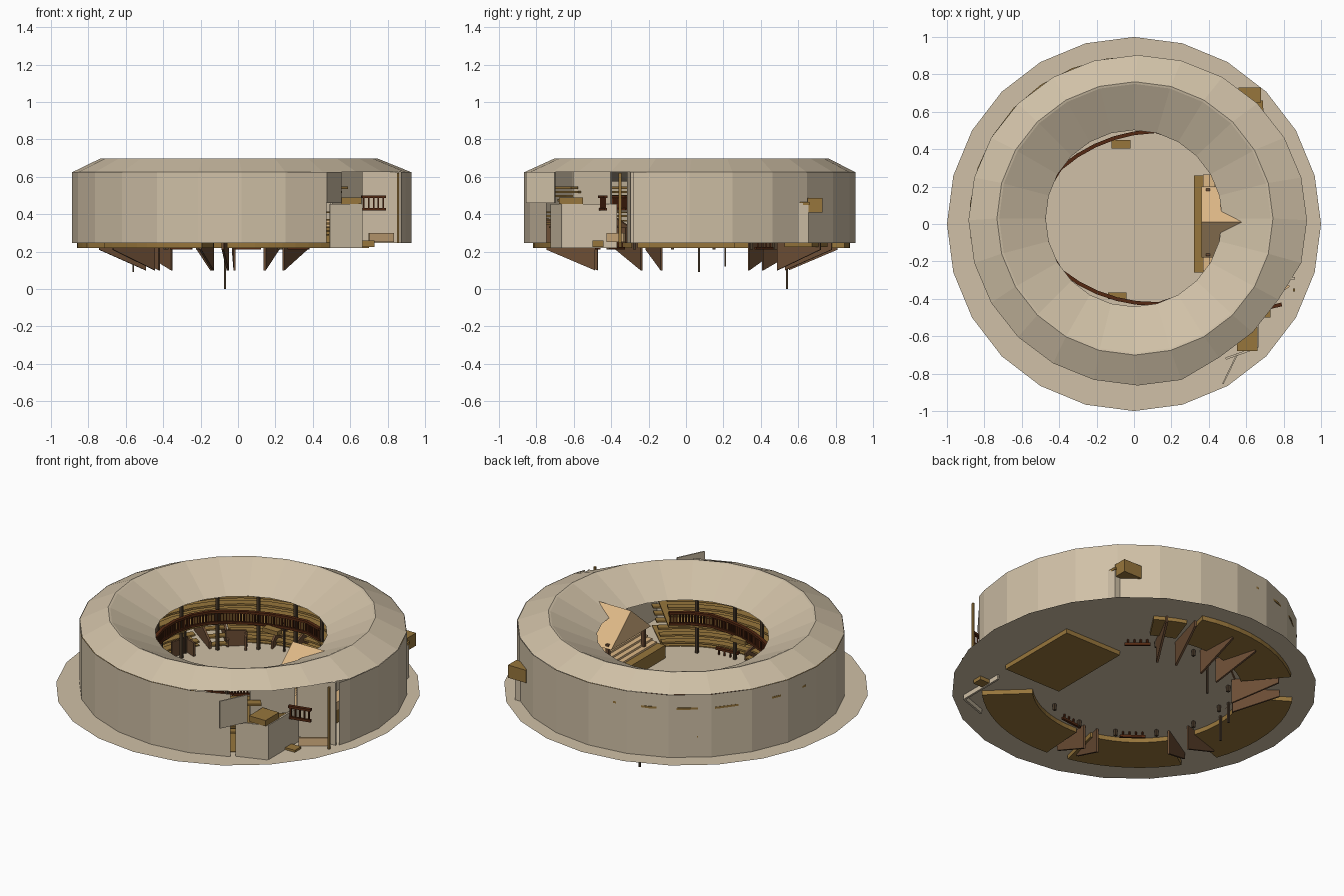
import bpy, bmesh, math
from mathutils import Vector

if "Cube" in bpy.data.objects:
    bpy.data.objects.remove(bpy.data.objects["Cube"])

def mat(name, c):
    m = bpy.data.materials.new(name)
    m.diffuse_color = (*c, 1)
    m.use_nodes = True
    m.node_tree.nodes["Principled BSDF"].inputs["Base Color"].default_value = m.diffuse_color
    return m

PLASTER = mat("plaster", (0.63, 0.53, 0.385))
WOOD = mat("plank_wood", (0.31, 0.18, 0.045))
RED = mat("dark_red_wood", (0.09, 0.022, 0.006))
BROWN = mat("stringer_brown", (0.15, 0.075, 0.035))
POST = mat("post_dark", (0.07, 0.045, 0.025))
THATCH = mat("canopy_tan", (0.73, 0.48, 0.24))
G = 0.247  # ground level

def pol(r, deg, z, cx=0.0, cy=0.03, ry=1.0):
    a = math.radians(deg)
    return (cx + r * math.cos(a), cy + r * ry * math.sin(a), z)

def mesh(name, material, parts):
    """parts: list of (verts, faces) joined into one object"""
    V, F = [], []
    for v, f in parts:
        o = len(V)
        V += [tuple(p) for p in v]
        F += [[i + o for i in q] for q in f]
    me = bpy.data.meshes.new(name)
    me.from_pydata(V, [], F)
    bm = bmesh.new()
    bm.from_mesh(me)
    bmesh.ops.recalc_face_normals(bm, faces=bm.faces)
    bm.to_mesh(me)
    bm.free()
    me.materials.append(material)
    ob = bpy.data.objects.new(name, me)
    bpy.context.collection.objects.link(ob)
    return ob

def prism(pts, z0, z1):
    n = len(pts)
    v = [(x, y, z0) for x, y in pts] + [(x, y, z1) for x, y in pts]
    f = [list(range(n))[::-1], list(range(n, 2 * n))]
    f += [[i, (i + 1) % n, n + (i + 1) % n, n + i] for i in range(n)]
    return v, f

def box(x0, x1, y0, y1, z0, z1):
    return prism([(x0, y0), (x1, y0), (x1, y1), (x0, y1)], z0, z1)

def slab(p, q, z0, z1, t=0.012):
    """thin upright plate between plan points p and q"""
    d = Vector((q[0] - p[0], q[1] - p[1])).normalized() * t / 2
    n = (-d.y, d.x)
    return prism([(p[0] - n[0], p[1] - n[1]), (q[0] - n[0], q[1] - n[1]),
                  (q[0] + n[0], q[1] + n[1]), (p[0] + n[0], p[1] + n[1])], z0, z1)

def sector(a0, a1, r0, r1, z0, z1, n=10):
    """annular floor segment"""
    A = [a0 + (a1 - a0) * i / n for i in range(n + 1)]
    pts = [pol(r1, a, 0, ry=0.985)[:2] for a in A] + [pol(r0, a, 0, ry=0.985)[:2] for a in A[::-1]]
    v, f = prism(pts, z0, z1)
    m, N = 2 * n + 2, 2 * n + 1
    f = f[2:]
    for i in range(n):   # quads across the ring, top and bottom
        q = [i, i + 1, N - i - 1, N - i]
        f += [q[::-1], [j + m for j in q]]
    return v, f

# Ground disc, a flat sheet
mesh("ground", PLASTER, [([pol(1, 15 * i, G, 0, 0) for i in range(24)], [list(range(24))])])

# Outer wall with the entrance gap at the front right, and the roof ring
N = 24
wall_ang = [-20] + [-15 + 15 * i for i in range(22)]
wv = [pol(0.907, a, z, 0.02, 0.02, 0.976) for z in (G, 0.625) for a in wall_ang]
mesh("outer_wall", PLASTER, [(wv, [[i, i + 1, 24 + i, 23 + i] for i in range(22)])])

rings = []
for r, z, cx, cy, ry in ((0.905, 0.625, 0.02, 0.02, 0.976), (0.738, 0.699, 0.005, 0.03, 0.99),
                         (0.726, 0.696, 0.005, 0.03, 0.99), (0.472, 0.575, 0, 0.03, 1)):
    for i in range(N):
        k = 0.96 if (i in (20, 21, 22) and r > 0.9) else 1
        rings.append(pol(r * k, 15 * i, z, cx, cy, ry))
mesh("roof", PLASTER, [(rings, [[j * N + i, j * N + (i + 1) % N, (j + 1) * N + (i + 1) % N,
                                (j + 1) * N + i] for j in range(3) for i in range(N)])])

# Gallery floors and stepped seats, two storeys
spans = [(75, 130), (148, 200), (214, 257), (266, 316)]
mesh("lower_floor", WOOD, [sector(a, b, 0.58, 0.86, 0.22, 0.252) for a, b in spans]
     + [sector(57, 71, 0.6, 0.78, 0.225, 0.252, 3)])
seats = []
for k in range(6):
    r = 0.58 + 0.05 * k
    for a, b in spans:
        seats.append(sector(a, b, r, r + 0.045, 0.265 + 0.02 * k, 0.275 + 0.02 * k, 6))
    seats.append(sector(62, 312, r, r + 0.05, 0.425 + 0.022 * k, 0.437 + 0.022 * k, 20))
seats.append(sector(55, 314, 0.49, 0.87, 0.405, 0.415, 20))
mesh("gallery_seats", WOOD, seats + [box(-0.12, -0.02, 0.405, 0.45, 0.405, 0.43),
                                     box(-0.14, -0.04, -0.40, -0.365, 0.405, 0.43)])

# Railings round the upper gallery, bowing in at north and south
def railing(pts, z0, z1, per=7):
    out = []
    for p, q in zip(pts, pts[1:]):
        out += [slab(p, q, z0, z0 + 0.014, 0.014), slab(p, q, z1 - 0.014, z1, 0.02)]
        for i in range(per):
            t = (i + 0.5) / per
            x, y = p[0] + (q[0] - p[0]) * t, p[1] + (q[1] - p[1]) * t
            out.append(box(x - 0.004, x + 0.004, y - 0.004, y + 0.004, z0, z1))
    return out

def rail_r(a):
    d = min(abs(a - 112), abs(a - 252))
    return 0.485 - 0.045 * max(0, 1 - (d / 38) ** 2)

arc = [pol(rail_r(a), a, 0)[:2] for a in range(62, 318, 14)]
mesh("gallery_railing", RED, railing(arc, 0.42, 0.50))
mesh("entrance_railing", RED, railing([(0.66, -0.46), (0.79, -0.43)], 0.42, 0.50, 5))
low = []
for a in (42, 225, 268):
    low += railing([pol(0.51, a, 0)[:2], pol(0.51, a + 16, 0)[:2]], 0.21, 0.29, 4)
mesh("lower_railing", RED, low)

# Posts, a few running below the ground
posts = []
for i in range(10):
    x, y, _ = pol(0.497, 62 + 26 * i, 0)
    posts.append(box(x - 0.008, x + 0.008, y - 0.008, y + 0.008, 0.21, 0.578))
for x, y, z in ((-0.07, 0.54, 0), (-0.56, 0.07, 0.09), (-0.5, 0.21, 0.12)):
    posts.append(box(x - 0.005, x + 0.005, y - 0.005, y + 0.005, z, 0.42))
mesh("posts", POST, posts)

# Stair stringers: sloping radial plates between the gallery segments
st = []
for a in (62, 74, 92, 106, 133, 144, 198, 211, 255, 264):
    v = []
    for s in (-0.006, 0.006):
        for r, z in ((0.52, 0.1), (0.78, 0.21), (0.78, 0.38), (0.52, 0.29)):
            x, y, _ = pol(r, a, 0)
            t = math.radians(a)
            v.append((x - s * math.sin(t), y + s * math.cos(t), z))
    st.append((v, [[0, 1, 2, 3], [7, 6, 5, 4]] + [[i, (i + 1) % 4, 4 + (i + 1) % 4, 4 + i]
                                                  for i in range(4)]))
# Gallery entrance fronts
for a in (122, 158, 228):
    p, q = pol(0.54, a, 0)[:2], pol(0.54, a + 12, 0)[:2]
    st += [slab(p, q, G, 0.34), slab(p, pol(0.47, a, 0)[:2], G, 0.33)]
mesh("stair_stringers", BROWN, st)
steps = []
for a0, a1 in ((63, 73), (133, 143), (198, 211), (255, 264)):
    for k in range(6):
        steps.append(sector(a0, a1, 0.52 + 0.05 * k, 0.56 + 0.05 * k,
                            0.26 + 0.025 * k, 0.27 + 0.025 * k, 1))
mesh("stair_treads", WOOD, steps)

# Stage, its back steps and the gabled canopy
mesh("stage", WOOD, [box(0.32, 0.70, -0.26, 0.26, 0.22, 0.325)])
mesh("stage_steps", THATCH, [box(0.37 + 0.03 * k, 0.7, -0.25, 0.265, 0.325 + 0.012 * k,
                                0.337 + 0.012 * k) for k in range(4)])
mesh("stage_back_wall", PLASTER, [box(0.60, 0.615, -0.30, 0.34, G, 0.56)])
cv = [(x, y, z) for x in (0.36, 0.62) for y, z in ((0.2, 0.46), (0.01, 0.625), (-0.18, 0.46))]
mesh("canopy", THATCH, [(cv, [[0, 1, 4, 3], [1, 2, 5, 4], [0, 2, 1]])])
mesh("canopy_columns", BROWN, [box(0.385, 0.405, y - 0.01, y + 0.01, 0.325, 0.48)
                               for y in (-0.16, 0.18)])

# Front right stair tower, open door flap and inner walls
mesh("front_tower", PLASTER, [
    slab((0.49, -0.72), (0.66, -0.66), 0.22, 0.455), slab((0.66, -0.66), (0.66, -0.37), 0.22, 0.455),
    slab((0.475, -0.855), (0.55, -0.70), 0.46, 0.625, 0.008),
    slab((0.50, -0.60), (0.66, -0.40), 0.44, 0.625),
    slab((0.62, -0.31), (0.86, -0.29), G, 0.625)])
mesh("front_tower_landing", WOOD, [box(0.55, 0.66, -0.68, -0.55, 0.455, 0.49),
                                   box(0.66, 0.73, -0.50, -0.44, 0.225, 0.26),
                                   box(0.85, 0.862, -0.36, -0.345, G, 0.62)])
mesh("entrance_ramp", THATCH, [slab((0.70, -0.42), (0.83, -0.33), 0.25, 0.30)])

# Back right stair tower
mesh("back_tower", PLASTER, [prism([(0.60, 0.57), (0.70, 0.57), (0.685, 0.655), (0.60, 0.655)],
                                   G, 0.46)])
mesh("back_tower_steps", WOOD, [box(0.56, 0.68, 0.65, 0.73, 0.41, 0.487),
                                box(0.60, 0.69, 0.60, 0.66, 0.45, 0.465)])
